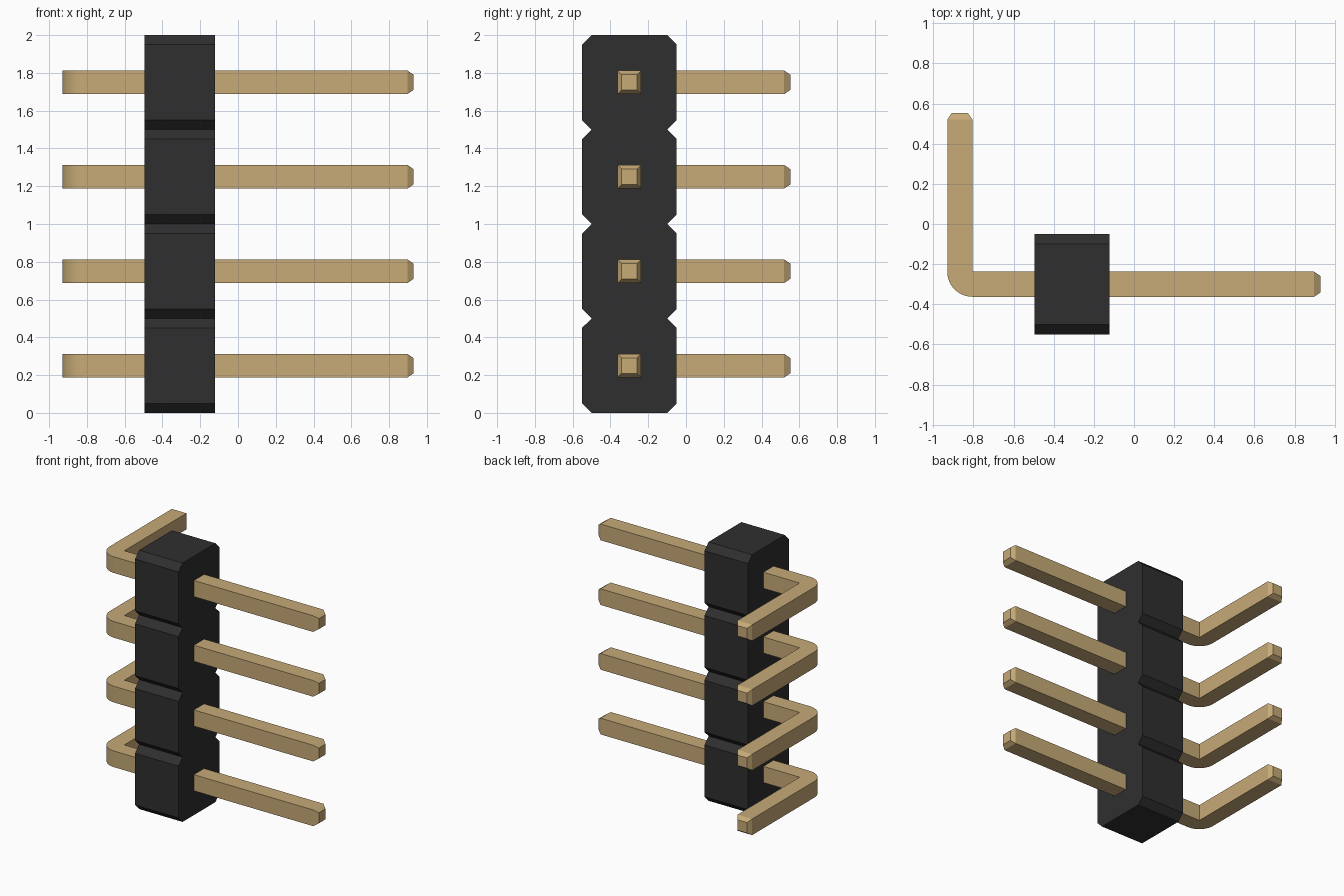
import bpy, bmesh, math
from mathutils import Vector

cube = bpy.data.objects.get("Cube")
if cube:
    bpy.data.objects.remove(cube, do_unlink=True)

COUNT, PITCH = 4, 0.5
HALF = 0.0625            # half thickness of a pin
PIN_Y = -0.30            # pin axis depth
TIP, TIP_INSET = 0.032, 0.031


def material(name, rgb):
    m = bpy.data.materials.new(name)
    m.use_nodes = True
    color = (*rgb, 1.0)
    m.diffuse_color = color
    m.node_tree.nodes["Principled BSDF"].inputs["Base Color"].default_value = color
    return m


def extruded(points, offset):
    """Closed outline pushed along an offset into a solid."""
    bm = bmesh.new()
    face = bm.faces.new([bm.verts.new(p) for p in points])
    top = bmesh.ops.extrude_face_region(bm, geom=[face])["geom"]
    bmesh.ops.translate(bm, vec=offset,
                        verts=[g for g in top if isinstance(g, bmesh.types.BMVert)])
    bmesh.ops.recalc_face_normals(bm, faces=bm.faces)
    bm.normal_update()
    return bm


def add_object(name, bm, mat):
    mesh = bpy.data.meshes.new(name)
    bm.to_mesh(mesh)
    bm.free()
    mesh.materials.append(mat)
    obj = bpy.data.objects.new(name, mesh)
    bpy.context.collection.objects.link(obj)
    return obj


black = material("black plastic", (0.028, 0.028, 0.028))
gold = material("gold metal", (0.57, 0.405, 0.185))

# Housing: a column of chamfered cells with V notches between them
X0, X1, Y0, Y1, C = -0.495, -0.123, -0.55, -0.05, 0.05
front = []
for i in range(COUNT):
    z = i * PITCH
    front += [(Y0 + C, z), (Y0, z + C), (Y0, z + PITCH - C)]
front.append((Y0 + C, COUNT * PITCH))
back = [(Y0 + Y1 - y, z) for y, z in reversed(front)]
outline = [(X0, y, z) for y, z in front + back]
add_object("housing", extruded(outline, (X1 - X0, 0, 0)), black)

# Pin: bent outline with rounded outer corner and square inner corner
LEFT, RIGHT, BACK = -0.93, 0.897, 0.52
inner = Vector((LEFT + 2 * HALF, PIN_Y + HALF))
arc = [(inner.x + 2 * HALF * math.cos(a), inner.y + 2 * HALF * math.sin(a))
       for a in (math.pi + math.pi / 2 * k / 12 for k in range(13))]
shape = [(LEFT, BACK)] + arc + [(RIGHT, PIN_Y - HALF), (RIGHT, PIN_Y + HALF),
                                tuple(inner), (inner.x, BACK)]
bm = extruded([(x, y, -HALF) for x, y in shape], (0, 0, 2 * HALF))

# Tapered tips on both ends
for direction, reach in ((Vector((1, 0, 0)), RIGHT), (Vector((0, 1, 0)), BACK)):
    end = next(f for f in bm.faces if f.normal.dot(direction) > 0.99
               and abs(f.calc_center_median().dot(direction) - reach) < 0.001)
    bmesh.ops.inset_individual(bm, faces=[end], thickness=TIP_INSET, depth=0)
    bmesh.ops.translate(bm, verts=end.verts, vec=direction * TIP)
    bm.normal_update()

first = add_object("pin_1", bm, gold)
bpy.ops.object.select_all(action='DESELECT')
first.select_set(True)
bpy.context.view_layer.objects.active = first
bpy.ops.object.shade_smooth_by_angle(angle=math.radians(25))
first.location.z = PITCH / 2

# Repeat the pin up the housing
for i in range(1, COUNT):
    pin = first.copy()
    pin.name = f"pin_{i + 1}"
    pin.location.z = PITCH * (i + 0.5)
    bpy.context.collection.objects.link(pin)
